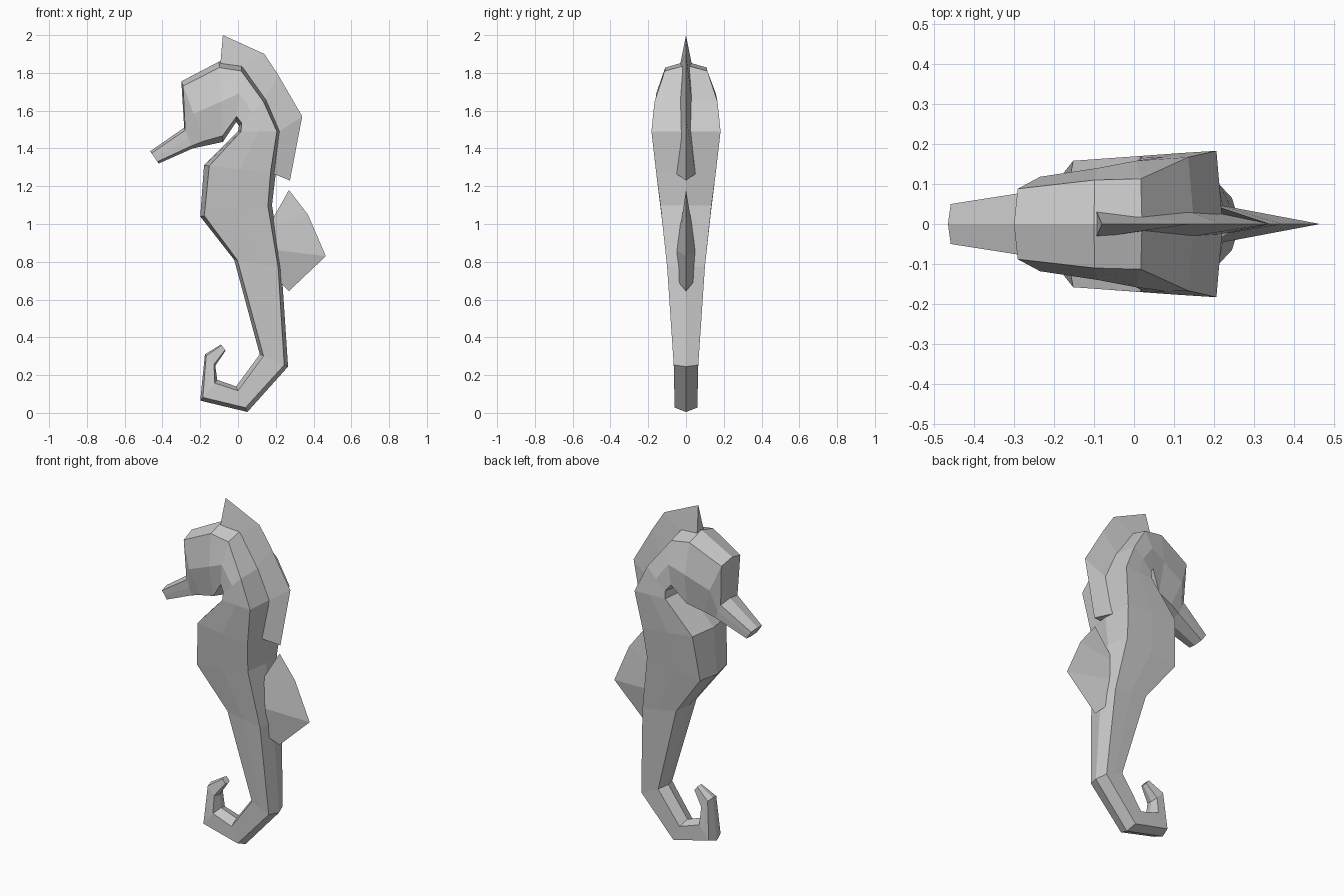
import bpy, bmesh
from mathutils import Vector

grey = bpy.data.materials.new("soft grey")
grey.diffuse_color = (0.6, 0.6, 0.6, 1)


def finish(name, bm):
    bmesh.ops.remove_doubles(bm, verts=bm.verts, dist=0.0005)
    bmesh.ops.recalc_face_normals(bm, faces=bm.faces)
    mesh = bpy.data.meshes.new(name)
    bm.to_mesh(mesh)
    bm.free()
    mesh.materials.append(grey)
    ob = bpy.data.objects.new(name, mesh)
    bpy.context.collection.objects.link(ob)
    return ob


# Body: faceted tube from the curled tail tip to the snout.
# Each ring: outer x, z, inner x, z, half widths at outer, middle, inner corners, corner inset
rings = [
    (-0.09, 0.362, -0.065, 0.33, 0.020, 0.020, 0.020, 0.005),
    (-0.175, 0.31, -0.12, 0.25, 0.040, 0.040, 0.040, 0.010),
    (-0.20, 0.065, -0.11, 0.175, 0.055, 0.055, 0.055, 0.022),
    (0.05, 0.005, -0.01, 0.14, 0.060, 0.060, 0.060, 0.025),
    (0.265, 0.245, 0.115, 0.31, 0.065, 0.065, 0.065, 0.022),
    (0.23, 0.77, -0.02, 0.81, 0.100, 0.100, 0.095, 0.018),
    (0.18, 1.10, -0.20, 1.04, 0.135, 0.133, 0.125, 0.022),
    (0.20, 1.27, -0.18, 1.31, 0.158, 0.160, 0.158, 0.028),
    (0.222, 1.49, 0.0, 1.49, 0.183, 0.177, 0.170, 0.016),
    (0.15, 1.66, 0.005, 1.52, 0.167, 0.168, 0.165, 0.020),
    (0.02, 1.84, -0.01, 1.54, 0.113, 0.158, 0.150, 0.030),
    (-0.10, 1.86, -0.08, 1.435, 0.110, 0.140, 0.112, 0.032),
    (-0.30, 1.755, -0.17, 1.415, 0.088, 0.118, 0.095, 0.026),
    (-0.285, 1.51, -0.24, 1.40, 0.078, 0.080, 0.078, 0.015),
    (-0.465, 1.385, -0.42, 1.32, 0.050, 0.050, 0.050, 0.012),
]
bm = bmesh.new()
loops = []
for ox, oz, ix, iz, wo, wm, wi, inset in rings:
    o, i = Vector((ox, 0, oz)), Vector((ix, 0, iz))
    d = (i - o).normalized() * inset
    side = [(o + d, wo), ((o + i) / 2, wm), (i - d, wi)]
    pts = [o] + [p + Vector((0, w, 0)) for p, w in side] + [i]
    pts += [p - Vector((0, w, 0)) for p, w in reversed(side)]
    loops.append([bm.verts.new(p) for p in pts])
for a, b in zip(loops, loops[1:]):
    for k in range(8):
        n = (k + 1) % 8
        bm.faces.new((a[k], a[n], b[n], b[k]))
bm.faces.new(loops[0])
bm.faces.new(loops[-1])
finish("body", bm)


# Fins: sharp outer edge spreading to a thicker root sunk into the back.
# Each station: edge x, z, root x, z, root half width
def fin(name, stations):
    bm = bmesh.new()
    rows = [[bm.verts.new(p) for p in ((ex, 0, ez), (rx, w, rz), (rx, -w, rz))]
            for ex, ez, rx, rz, w in stations]
    for a, b in zip(rows, rows[1:]):
        for k in range(3):
            n = (k + 1) % 3
            bm.faces.new((a[k], a[n], b[n], b[k]))
    bm.faces.new(rows[0])
    bm.faces.new(rows[-1])
    finish(name, bm)


fin("crest_fin", [
    (-0.08, 2.00, -0.095, 1.83, 0.034),
    (0.14, 1.90, 0.01, 1.82, 0.020),
    (0.215, 1.785, 0.135, 1.65, 0.032),
    (0.34, 1.57, 0.205, 1.48, 0.028),
    (0.275, 1.23, 0.19, 1.265, 0.050),
])
fin("back_fin", [
    (0.27, 1.18, 0.185, 1.03, 0.022),
    (0.37, 1.05, 0.185, 0.99, 0.032),
    (0.465, 0.83, 0.21, 0.86, 0.048),
    (0.27, 0.645, 0.225, 0.69, 0.038),
])
